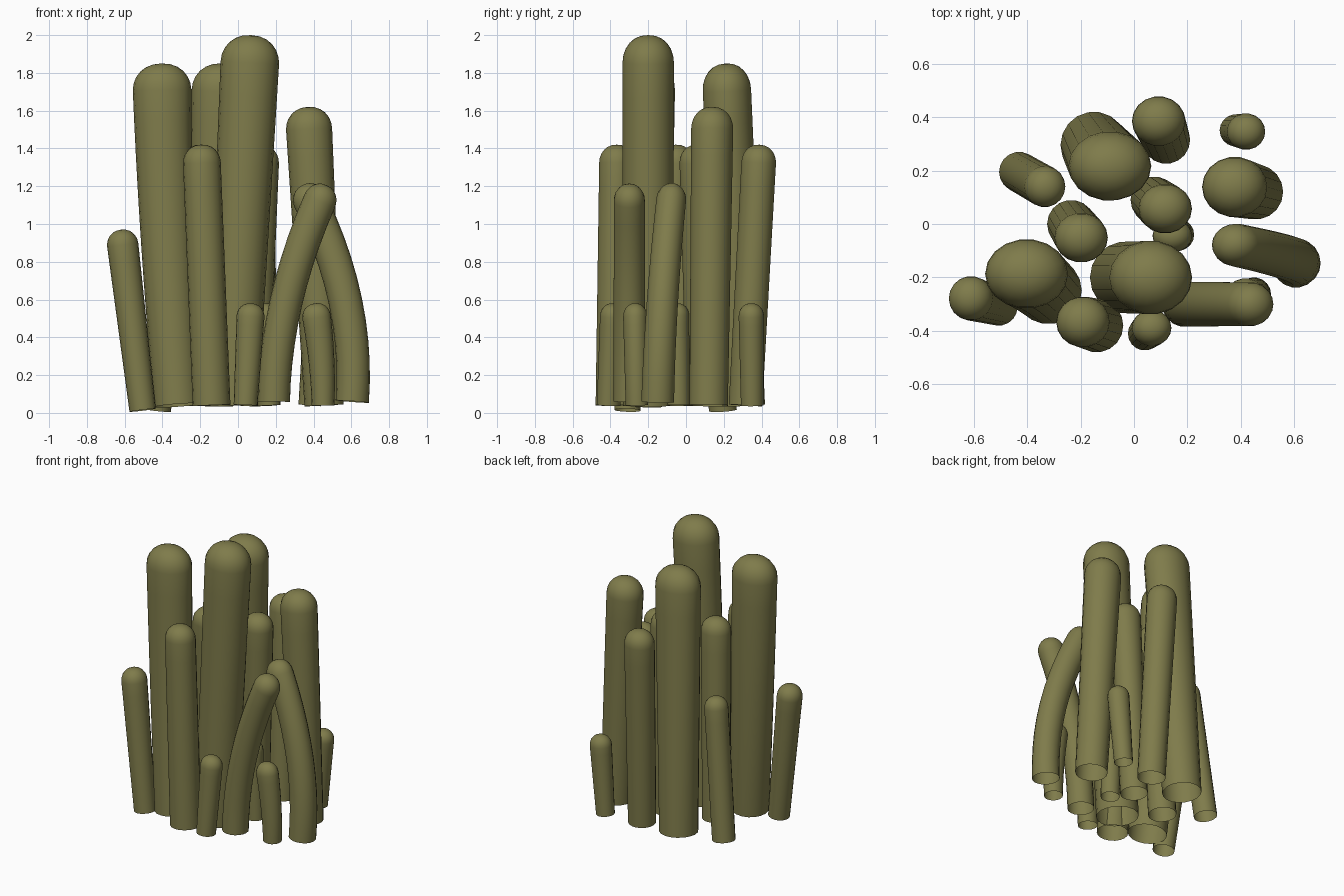
import bpy, bmesh, math
from mathutils import Vector

if "Cube" in bpy.data.objects:
    bpy.data.objects.remove(bpy.data.objects["Cube"])

olive = bpy.data.materials.new("olive_green")
olive.diffuse_color = (0.212, 0.2, 0.07, 1)
olive.use_nodes = True
olive.node_tree.nodes["Principled BSDF"].inputs["Base Color"].default_value = olive.diffuse_color

SIDES = 18


def stalk(name, base, tip, r_base, r_tip, mid=None):
    """Open-bottomed stalk with a domed tip, swept along a curve base-mid-tip.
    r_tip is the (x, y) radius just under the dome."""
    b, e = Vector(base), Vector(tip)
    m = Vector(mid) if mid else (b + e) / 2

    def point(t):
        return b * (2 * (t - .5) * (t - 1)) + m * (4 * t * (1 - t)) + e * (2 * t * (t - .5))

    dome = 1.0 * sum(r_tip) / 2 / (e - b).length
    start = 1 - dome
    # (path parameter, taper, dome scale) for every ring
    rings = [(start * i / 10, i / 10, 1.0) for i in range(11)]
    for i in range(1, 6):
        a = math.radians(i * 15)
        rings.append((start + dome * math.sin(a), 1.0, math.cos(a) ** 0.9))

    bm = bmesh.new()
    prev = None
    for t, k, s in rings:
        tan = (point(t + .01) - point(t - .01)).normalized()
        ydir = tan.cross(Vector((1, 0, 0))).normalized()
        xdir = ydir.cross(tan)
        rx = (r_base + (r_tip[0] - r_base) * k) * s
        ry = (r_base + (r_tip[1] - r_base) * k) * s
        c = point(t)
        ring = []
        for j in range(SIDES):
            a = 2 * math.pi * j / SIDES
            ring.append(bm.verts.new(c + xdir * rx * math.cos(a) + ydir * ry * math.sin(a)))
        if prev:
            for j in range(SIDES):
                n = (j + 1) % SIDES
                bm.faces.new((prev[j], prev[n], ring[n], ring[j]))
        prev = ring
    top = bm.verts.new(e)
    for j in range(SIDES):
        bm.faces.new((prev[j], prev[(j + 1) % SIDES], top))
    for f in bm.faces:
        f.smooth = True
    bmesh.ops.recalc_face_normals(bm, faces=bm.faces)
    me = bpy.data.meshes.new(name)
    bm.to_mesh(me)
    bm.free()
    me.materials.append(olive)
    ob = bpy.data.objects.new(name, me)
    bpy.context.collection.objects.link(ob)


# Thick tall stalks
stalk("tall_stalk_front", (-.03, -.2, .04), (.07, -.2, 2.0), .135, (.155, .138))
stalk("tall_stalk_left", (-.32, -.25, .04), (-.405, -.185, 1.85), .125, (.155, .13), (-.375, -.205, .95))
stalk("tall_stalk_back", (-.15, .295, .04), (-.085, .21, 1.85), .125, (.155, .13))
stalk("tall_stalk_right", (.455, .12, .04), (.37, .14, 1.62), .103, (.122, .113))

# Medium straight stalks
stalk("medium_stalk_front", (-.14, -.38, .04), (-.195, -.365, 1.42), .1, (.1, .095))
stalk("medium_stalk_back", (.12, .315, .04), (.09, .39, 1.42), .09, (.1, .093))
stalk("medium_stalk_middle", (.075, .09, .04), (.12, .055, 1.42), .088, (.1, .093))
stalk("medium_stalk_inner", (-.235, 0, .04), (-.195, -.055, 1.42), .09, (.1, .093))

# Bent stalks leaning towards each other
stalk("bent_stalk_right", (.605, -.15, .06), (.34, -.07, 1.205), .088, (.09, .08), (.56, -.122, .63))
stalk("bent_stalk_front", (.19, -.3, .06), (.47, -.3, 1.205), .085, (.088, .083), (.265, -.3, .63))

# Short leaning stalks
stalk("leaning_stalk_left", (-.505, -.31, .014), (-.62, -.275, .97), .07, (.083, .083))
stalk("leaning_stalk_back", (-.43, .195, .014), (-.325, .135, .97), .075, (.077, .077))

# Small stalks
stalk("small_stalk_front", (.04, -.41, .04), (.07, -.385, .58), .063, (.074, .068))
stalk("small_stalk_right", (.45, -.26, .04), (.405, -.27, .58), .06, (.076, .065), (.44, -.265, .3))
stalk("small_stalk_middle", (.165, -.04, .04), (.14, -.045, .58), .06, (.074, .062))
stalk("small_stalk_back", (.38, .35, .04), (.425, .345, .58), .06, (.072, .068))
